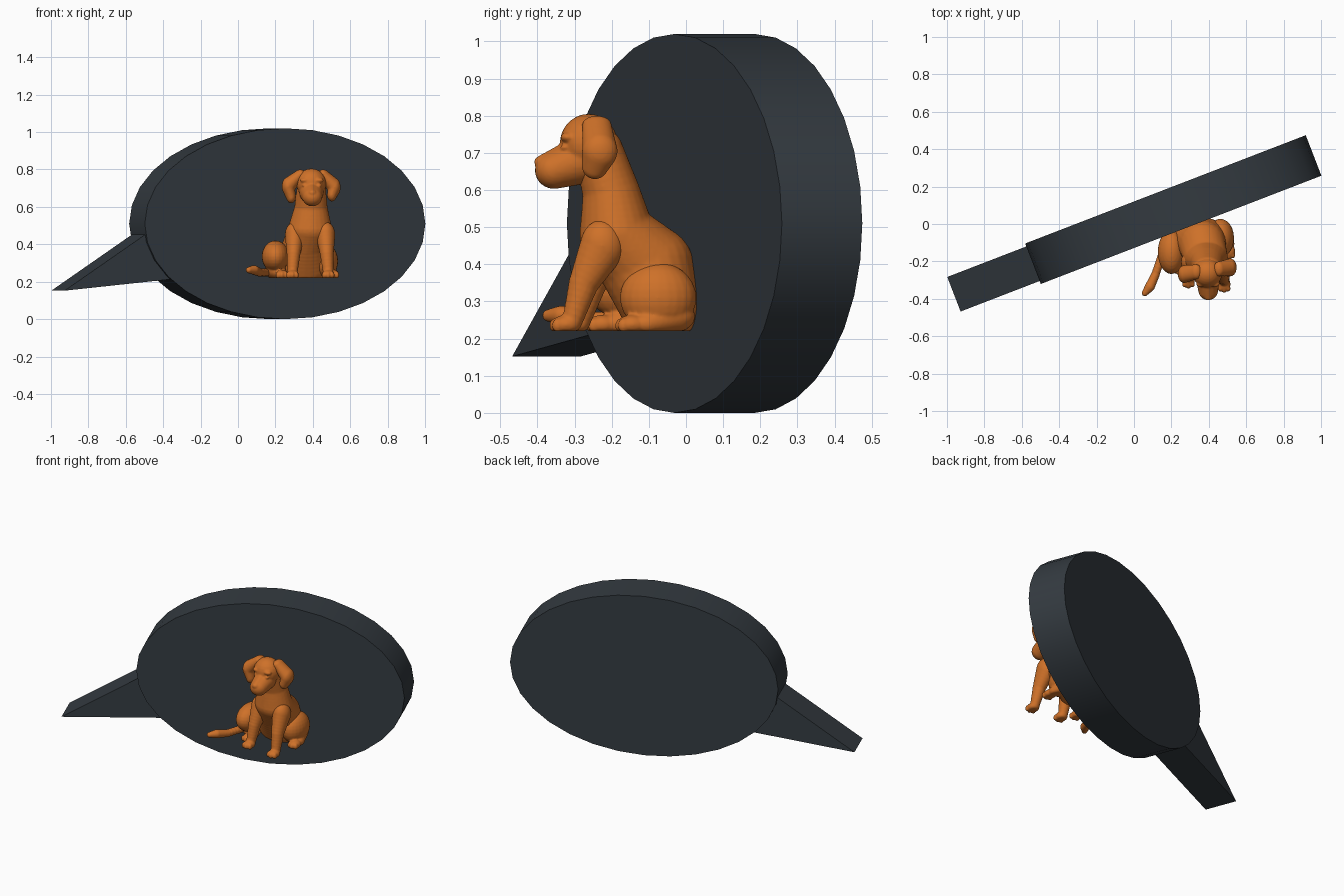
import bpy, bmesh, math
from mathutils import Matrix, Vector

if "Cube" in bpy.data.objects:
    bpy.data.objects.remove(bpy.data.objects["Cube"])


def material(name, rgb):
    m = bpy.data.materials.new(name)
    m.diffuse_color = (*rgb, 1)
    m.use_nodes = True
    m.node_tree.nodes["Principled BSDF"].inputs["Base Color"].default_value = m.diffuse_color
    return m


SLATE = material("slate_grey", (0.034, 0.043, 0.052))
ORANGE = material("warm_orange", (0.62, 0.165, 0.022))
TURN = math.radians(21.1)
FLOOR = 0.22  # height of the dog's flat underside


def add_object(name, bm, mat):
    mesh = bpy.data.meshes.new(name)
    bmesh.ops.recalc_face_normals(bm, faces=bm.faces[:])
    bm.to_mesh(mesh)
    bm.free()
    mesh.materials.append(mat)
    ob = bpy.data.objects.new(name, mesh)
    bpy.context.collection.objects.link(ob)
    return ob


def plate(name, outline, depth):
    """Extrude an outline (u, z) to a slab, then turn it into the bubble plane."""
    bm = bmesh.new()
    face = bm.faces.new([bm.verts.new((u, -depth / 2, z)) for u, z in outline])
    ext = bmesh.ops.extrude_face_region(bm, geom=[face])
    moved = [g for g in ext["geom"] if isinstance(g, bmesh.types.BMVert)]
    bmesh.ops.translate(bm, verts=moved, vec=(0, depth, 0))
    place = Matrix.Translation((0.21, 0.077, 0)) @ Matrix.Rotation(TURN, 4, 'Z')
    bmesh.ops.transform(bm, matrix=place, verts=bm.verts[:])
    return add_object(name, bm, SLATE)


# Oval speech bubble and its pointer
oval = [(0.804 * math.cos(i * math.tau / 32), 0.51 + 0.51 * math.sin(i * math.tau / 32))
        for i in range(32)]
bubble = plate("bubble_disc", oval, 0.232)
bpy.context.view_layer.objects.active = bubble
bubble.select_set(True)
bpy.ops.object.shade_smooth_by_angle(angle=math.radians(30))
bubble.select_set(False)
plate("bubble_pointer", [(-1.257, 0.152), (-0.5, 0.228), (-0.5, 0.643)], 0.198)


def blob(bm, s):
    """Ellipsoid from (x, y, z, rx, ry, rz)."""
    mat = Matrix.Translation(s[:3]) @ Matrix.Diagonal((*s[3:], 1))
    bmesh.ops.create_uvsphere(bm, u_segments=24, v_segments=14, radius=1, matrix=mat)


def limb(bm, *stations, steps=6):
    """Chain of blended ellipsoids."""
    for a, b in zip(stations, stations[1:]):
        for i in range(steps + 1):
            t = i / steps
            blob(bm, [p + (q - p) * t for p, q in zip(a, b)])


def sculpt(name, bm, smooth=4):
    """Fuse overlapping blobs into one smooth skin with a flat underside."""
    for v in bm.verts:
        v.co.z = max(v.co.z, FLOOR)
    ob = add_object(name, bm, ORANGE)
    r = ob.modifiers.new("fuse", 'REMESH')
    r.mode = 'VOXEL'
    r.voxel_size = 0.005
    r.use_smooth_shade = True
    s = ob.modifiers.new("soften", 'SMOOTH')
    s.factor = 0.5
    s.iterations = smooth
    return ob


def paw(bm, x, y):
    blob(bm, (x, y, 0.238, 0.034, 0.04, 0.026))
    for k in (-1, 0, 1):
        blob(bm, (x + k * 0.021, y - 0.03 + abs(k) * 0.007, 0.235, 0.013, 0.016, 0.02))


# Torso and neck
bm = bmesh.new()
limb(bm, (0.355, -0.07, 0.30, 0.15, 0.107, 0.13),
     (0.365, -0.11, 0.40, 0.125, 0.13, 0.11),
     (0.385, -0.185, 0.48, 0.118, 0.102, 0.09),
     (0.39, -0.20, 0.59, 0.09, 0.078, 0.07),
     (0.392, -0.235, 0.70, 0.078, 0.068, 0.07))
sculpt("torso", bm, 10)

# Head with muzzle, nose, brows and eyelids
bm = bmesh.new()
blob(bm, (0.392, -0.262, 0.725, 0.08, 0.078, 0.08))
limb(bm, (0.393, -0.28, 0.68, 0.066, 0.06, 0.065),
     (0.397, -0.355, 0.653, 0.053, 0.052, 0.05))
limb(bm, (0.394, -0.32, 0.70, 0.03, 0.03, 0.03),
     (0.397, -0.388, 0.675, 0.022, 0.021, 0.018))
for side in (-1, 1):
    x = 0.395 + side * 0.037
    blob(bm, (x, -0.318, 0.742, 0.026, 0.02, 0.014))
    blob(bm, (x, -0.325, 0.714, 0.015, 0.014, 0.009))
sculpt("head", bm, 3)

# Hanging ears
for name, top, mid, tip in (
        ("left_ear", (0.333, -0.255, 0.775), (0.268, -0.268, 0.71), (0.284, -0.272, 0.655)),
        ("right_ear", (0.455, -0.24, 0.775), (0.515, -0.232, 0.705), (0.502, -0.245, 0.665))):
    bm = bmesh.new()
    limb(bm, (*top, 0.03, 0.04, 0.025), (*mid, 0.034, 0.048, 0.05),
         (*tip, 0.026, 0.036, 0.036))
    sculpt(name, bm)

# Front legs
for name, x, dx, y in (("left_front_leg", 0.303, -0.012, 0.022),
                       ("right_front_leg", 0.468, 0.014, 0.0)):
    bm = bmesh.new()
    limb(bm, (x, -0.225 + y, 0.45, 0.052, 0.06, 0.07),
         (x + dx / 2, -0.275 + y, 0.35, 0.037, 0.041, 0.04),
         (x + dx, -0.305 + y, 0.25, 0.028, 0.028, 0.028))
    paw(bm, x + dx, -0.322 + y)
    sculpt(name, bm)

# Haunches with hind feet
for name, c, r, foot in (
        ("left_hind_leg", (0.2, -0.15, 0.335), (0.073, 0.118, 0.085), (0.235, -0.225)),
        ("right_hind_leg", (0.462, -0.075, 0.31), (0.073, 0.103, 0.095), (0.507, -0.145))):
    bm = bmesh.new()
    blob(bm, (*c, *r))
    limb(bm, (c[0], c[1] + 0.02, 0.26, 0.055, 0.08, 0.05),
         (foot[0], foot[1] + 0.04, 0.24, 0.03, 0.04, 0.028))
    paw(bm, *foot)
    sculpt(name, bm)

# Curled tail
bm = bmesh.new()
limb(bm, (0.22, -0.06, 0.26, 0.032, 0.032, 0.032),
     (0.155, -0.15, 0.25, 0.023, 0.023, 0.023),
     (0.115, -0.27, 0.25, 0.023, 0.023, 0.023),
     (0.085, -0.335, 0.263, 0.027, 0.027, 0.026),
     (0.058, -0.37, 0.262, 0.017, 0.017, 0.017))
sculpt("tail", bm)
